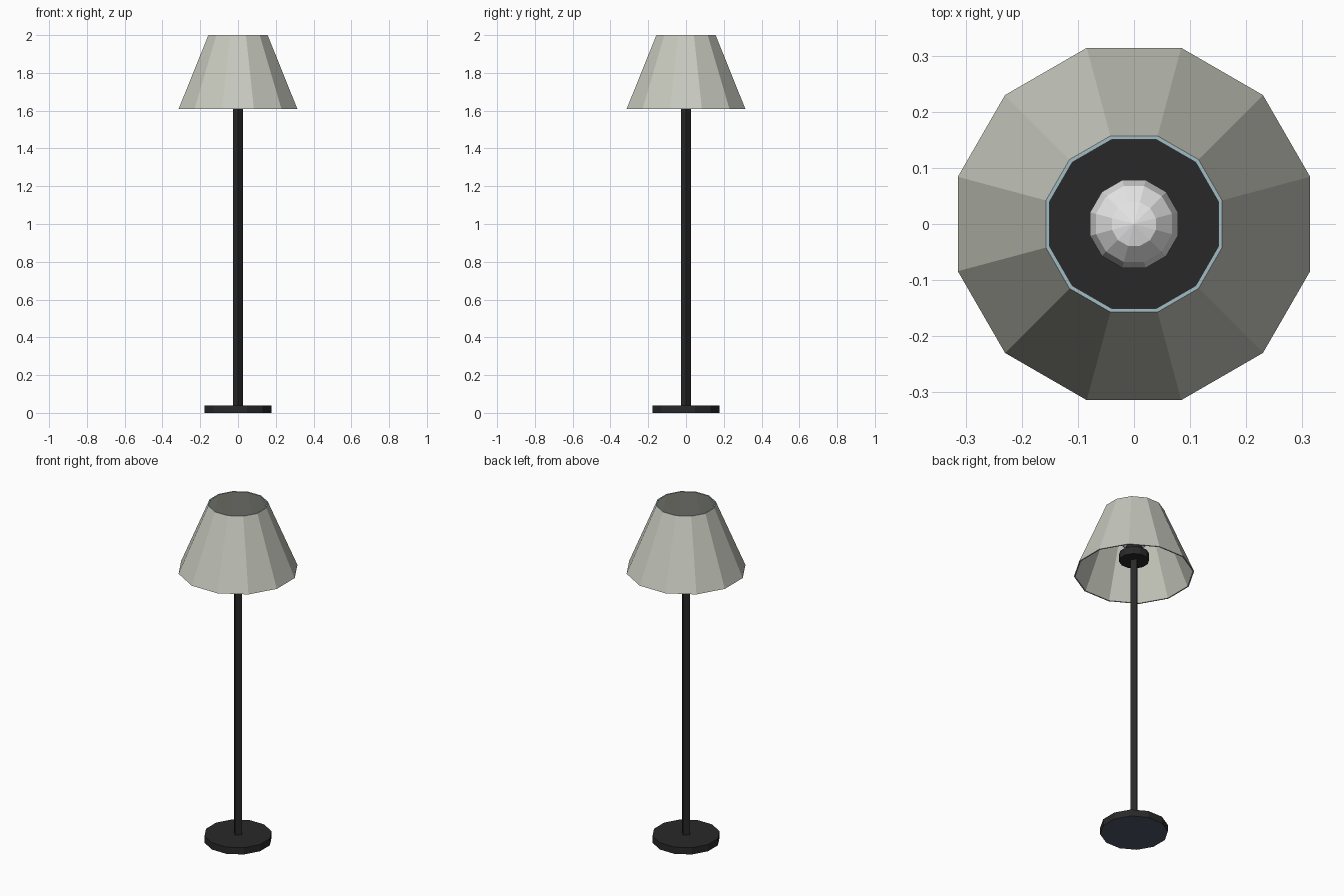
import bpy, bmesh, math

if "Cube" in bpy.data.objects:
    bpy.data.objects.remove(bpy.data.objects["Cube"])

def material(name, rgb):
    m = bpy.data.materials.new(name)
    m.diffuse_color = (*rgb, 1)
    m.use_nodes = True
    m.node_tree.nodes["Principled BSDF"].inputs["Base Color"].default_value = m.diffuse_color
    return m

black = material("black metal", (0.022, 0.022, 0.022))
slate = material("slate underside", (0.076, 0.094, 0.133))
cream = material("shade fabric", (0.57, 0.58, 0.51))
white = material("bulb white", (0.80, 0.80, 0.80))
trim = material("shade rim", (0.36, 0.50, 0.55))

def make_object(name, bm, mats):
    mesh = bpy.data.meshes.new(name)
    bm.to_mesh(mesh)
    bm.free()
    for m in mats:
        mesh.materials.append(m)
    ob = bpy.data.objects.new(name, mesh)
    bpy.context.collection.objects.link(ob)
    return ob

def ring(bm, r, z, n, turn):
    return [bm.verts.new((r * math.cos(turn + i * math.tau / n),
                          r * math.sin(turn + i * math.tau / n), z)) for i in range(n)]

def lathe(name, profile, mats, n=12, turn=math.radians(15), closed=False, rule=None):
    """Spin (radius, z) points; cap the ends, or join last ring to first."""
    bm = bmesh.new()
    rings = [ring(bm, r, z, n, turn) for r, z in profile]
    pairs = list(zip(rings, rings[1:]))
    if closed:
        pairs.append((rings[-1], rings[0]))
    else:
        bm.faces.new(rings[0])
        bm.faces.new(rings[-1])
    for a, b in pairs:
        for i in range(n):
            j = (i + 1) % n
            bm.faces.new((a[i], a[j], b[j], b[i]))
    bmesh.ops.recalc_face_normals(bm, faces=bm.faces[:])
    bm.normal_update()
    if rule:  # colour chosen by vertical direction of the face
        for f in bm.faces:
            f.material_index = rule(f.normal.z)
    return make_object(name, bm, mats)

# Foot with slate underside, and square pole set corner-on
lathe("base", [(0.183, 0), (0.183, 0.04)], [black, slate],
      rule=lambda nz: int(nz < -0.9))
lathe("pole", [(0.026, 0.04), (0.026, 1.69)], [black], n=4, turn=0)

# Bulb holder: wide disc and narrower socket
lathe("holder_disc", [(0.081, 1.69), (0.081, 1.735)], [black])
lathe("socket", [(0.045, 1.735), (0.045, 1.79)], [black])

# Faceted bulb
bm = bmesh.new()
bmesh.ops.create_uvsphere(bm, u_segments=12, v_segments=6, radius=0.081)
bulb = make_object("bulb", bm, [white])
bulb.location.z = 1.84
bulb.rotation_euler.z = math.radians(15)

# Thin-walled open shade with pale blue top and bottom rims
lathe("shade", [(0.325, 1.61), (0.1625, 2.0), (0.1555, 2.0), (0.318, 1.61)],
      [cream, trim], closed=True, rule=lambda nz: int(abs(nz) > 0.9))
